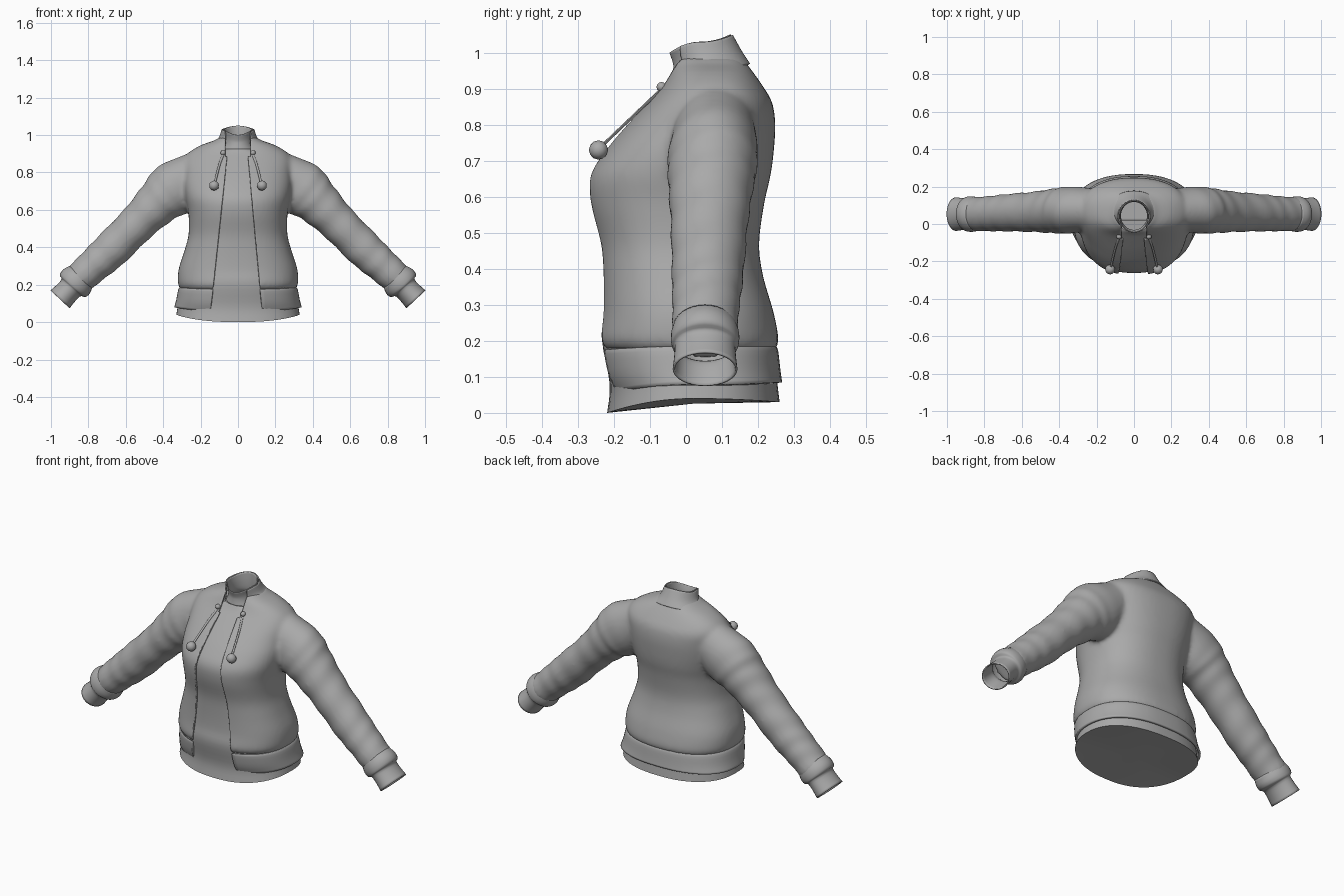
import bpy, bmesh, math
from mathutils import Vector

cube = bpy.data.objects.get("Cube")
if cube:
    bpy.data.objects.remove(cube)

fabric = bpy.data.materials.new("grey fabric")
fabric.use_nodes = True
GREY = (0.4, 0.4, 0.4, 1)
fabric.diffuse_color = GREY
fabric.node_tree.nodes["Principled BSDF"].inputs["Base Color"].default_value = GREY


def finish(name, bm, thickness=0):
    """Turn a bmesh into a smooth shaded object, with cloth thickness if asked."""
    mesh = bpy.data.meshes.new(name)
    bmesh.ops.recalc_face_normals(bm, faces=bm.faces[:])
    bm.to_mesh(mesh)
    bm.free()
    mesh.materials.clear()
    mesh.materials.append(fabric)
    obj = bpy.data.objects.new(name, mesh)
    bpy.context.collection.objects.link(obj)
    if thickness:
        mod = obj.modifiers.new("cloth", 'SOLIDIFY')
        mod.thickness, mod.offset = thickness, -1
    bpy.ops.object.select_all(action='DESELECT')
    obj.select_set(True)
    bpy.context.view_layer.objects.active = obj
    bpy.ops.object.shade_smooth_by_angle(angle=math.radians(45))
    return obj


def smooth_rows(rows, steps):
    """Catmull-Rom interpolation between rows of numbers."""
    out = []
    for i in range(len(rows) - 1):
        quad = [rows[max(0, min(len(rows) - 1, i + k))] for k in (-1, 0, 1, 2)]
        for s in range(steps):
            t = s / steps
            out.append([0.5 * (2 * b + (c - a) * t + (2 * a - 5 * b + 4 * c - d) * t * t
                               + (3 * b - a - 3 * c + d) * t ** 3) for a, b, c, d in zip(*quad)])
    return out + [list(rows[-1])]


def skin(bm, rings, start=False, end=False):
    loops = [[bm.verts.new(p) for p in ring] for ring in rings]
    n = len(loops[0])
    for low, high in zip(loops, loops[1:]):
        for i in range(n):
            j = (i + 1) % n
            bm.faces.new((low[i], low[j], high[j], high[i]))
    for wanted, loop in ((start, loops[0]), (end, loops[-1])):
        if wanted:
            bmesh.ops.poke(bm, faces=[bm.faces.new(loop)])


def body_ring(row, power=2.35, n=64):
    """Horizontal section: height, half width, front y, back y, front and back lift."""
    z, hw, yf, yb, lift_f, lift_b = row
    pts = []
    for i in range(n):
        a = math.tau * i / n
        c, s = (math.copysign(abs(v) ** (2 / power), v) for v in (math.cos(a), math.sin(a)))
        lift = lift_b if s > 0 else lift_f
        pts.append((hw * c, (yf + yb) / 2 + s * (yb - yf) / 2, z + lift * s * s))
    return pts


def tube_rings(rows, side, n=32, folds=0):
    """Sections across an arm: x, y, z, radius in the arm plane, radius in y."""
    rings = []
    for k, (x, y, z, r, ry) in enumerate(rows):
        a, b = rows[max(0, k - 1)], rows[min(len(rows) - 1, k + 1)]
        d = Vector((b[0] - a[0], b[2] - a[2])).normalized()
        ring = []
        for i in range(n):
            t = math.tau * i / n
            f = 1 + folds * math.sin(k * 1.25 + 2 * math.sin(t)) * min(1, k / 12)
            u, v = r * f * math.cos(t), ry * f * math.sin(t)
            ring.append((side * (x - d.y * u), y + v, z + d.x * u))
        rings.append(ring)
    return rings


def split(bm, co, no):
    bmesh.ops.bisect_plane(bm, geom=bm.verts[:] + bm.edges[:] + bm.faces[:],
                           plane_co=co, plane_no=no)


def open_front(bm):
    """Cut the slanted front opening and the wider notch at the neck."""
    for x, slope in ((-0.06, 0.107), (0.055, -0.092)):
        split(bm, (x, 0, 0.87), (1, 0, -slope))
    for x in (-0.068, 0.068):
        split(bm, (x, 0, 0), (1, 0, 0))
    split(bm, (0, 0, 0.885), (0, 0, 1))
    doomed = []
    for f in bm.faces:
        x, y, z = f.calc_center_median()
        left, right = -0.06 + 0.107 * (z - 0.87), 0.055 - 0.092 * (z - 0.87)
        notch = z > 0.885 and abs(x) < 0.068
        if y < 0.02 and (left < x < right or notch):
            doomed.append(f)
    bmesh.ops.delete(bm, geom=doomed, context='FACES')


# Jacket body and sleeves, fused into one skin
torso = [(0.17, 0.30, -0.22, 0.243), (0.20, 0.32, -0.245, 0.257), (0.28, 0.318, -0.237, 0.243),
         (0.38, 0.287, -0.237, 0.214), (0.47, 0.264, -0.244, 0.203), (0.58, 0.265, -0.27, 0.217),
         (0.66, 0.28, -0.269, 0.235), (0.73, 0.29, -0.225, 0.244), (0.80, 0.29, -0.165, 0.248),
         (0.86, 0.29, -0.108, 0.24), (0.905, 0.265, -0.068, 0.215), (0.945, 0.20, -0.045, 0.187),
         (0.97, 0.13, -0.035, 0.168), (0.985, 0.105, -0.03, 0.16)]
torso = [r + (0, 0) for r in torso]
sleeve = [(0.20, 0.08, 0.80, 0.12, 0.11), (0.34, 0.075, 0.712, 0.148, 0.125),
          (0.42, 0.07, 0.645, 0.124, 0.12), (0.535, 0.065, 0.53, 0.103, 0.108),
          (0.68, 0.06, 0.385, 0.1, 0.1), (0.78, 0.055, 0.295, 0.09, 0.094),
          (0.87, 0.053, 0.212, 0.084, 0.09)]
bm = bmesh.new()
skin(bm, [body_ring(r) for r in smooth_rows(torso, 4)], True, True)
for side in (-1, 1):
    skin(bm, tube_rings(smooth_rows(sleeve, 7), side, folds=0.022), True, True)
blank = finish("jacket_blank", bm)
remesh = blank.modifiers.new("fuse", 'REMESH')
remesh.mode, remesh.voxel_size = 'VOXEL', 0.012
soften = blank.modifiers.new("soften", 'SMOOTH')
soften.factor, soften.iterations = 0.5, 5
bpy.context.view_layer.update()
fused = blank.evaluated_get(bpy.context.evaluated_depsgraph_get())
bm = bmesh.new()
bm.from_mesh(fused.to_mesh())
fused.to_mesh_clear()
bpy.data.objects.remove(blank)
open_front(bm)
hole = [f for f in bm.faces if (c := f.calc_center_median()).z > 0.9
        and (c.x / 0.082) ** 2 + ((c.y - 0.06) / 0.09) ** 2 < 1]
bmesh.ops.delete(bm, geom=hole, context='FACES')
finish("jacket_body", bm, 0.01)

# Hem band with the same front opening
band = [(0.185, 0.312, -0.236, 0.25, -0.01, 0), (0.172, 0.32, -0.238, 0.256, -0.01, 0),
        (0.12, 0.33, -0.225, 0.262, -0.02, 0), (0.08, 0.341, -0.203, 0.267, -0.025, 0.005)]
bm = bmesh.new()
skin(bm, [body_ring(r) for r in smooth_rows(band, 3)])
open_front(bm)
finish("hem_band", bm, 0.012)

# Standing collar, open at the throat
collar = [(0.955, 0.14, -0.042, 0.178, -0.05, 0.015), (0.985, 0.104, -0.038, 0.155, -0.04, 0.02),
          (1.03, 0.088, -0.05, 0.13, -0.03, 0.02)]
bm = bmesh.new()
skin(bm, [body_ring(r, 2) for r in smooth_rows(collar, 5)])
open_front(bm)
finish("jacket_collar", bm, 0.006)

# Undershirt: inset torso, curved closed hem and hollow high neck
inset = 0.012
shirt = [(0.04, 0.33, -0.219, 0.26, -0.04, -0.01), (0.10, 0.32, -0.212, 0.252, -0.02, 0)]
shirt += [(z, hw - inset, yf + inset, yb - inset, 0, 0) for z, hw, yf, yb, a, b in torso[1:10]]
shirt += [(0.90, 0.20, -0.058, 0.185, 0, 0), (0.925, 0.09, -0.04, 0.14, 0, 0)]
neck = [(0.925, 0.09, -0.04, 0.14, 0, 0), (0.95, 0.076, -0.036, 0.125, 0, 0),
        (0.99, 0.074, -0.036, 0.122, -0.02, 0.01), (1.03, 0.08, -0.046, 0.125, -0.03, 0.02)]
bm = bmesh.new()
skin(bm, [body_ring(r) for r in smooth_rows(shirt, 4)], start=True)
finish("undershirt", bm)
bm = bmesh.new()
skin(bm, [body_ring(r, 2) for r in smooth_rows(neck, 4)])
finish("undershirt_neck", bm, 0.004)

cuff = [(0.84, 0.053, 0.24, 0.085, 0.088), (0.865, 0.053, 0.215, 0.096, 0.095),
        (0.885, 0.053, 0.193, 0.09, 0.093), (0.893, 0.053, 0.184, 0.068, 0.085),
        (0.92, 0.053, 0.155, 0.066, 0.086), (0.951, 0.053, 0.122, 0.07, 0.09)]
for side, label in ((-1, "right"), (1, "left")):
    # Gathered cuff with an open end
    bm = bmesh.new()
    skin(bm, tube_rings(smooth_rows(cuff, 3), side))
    finish(label + "_cuff", bm, 0.006)

    # Drawstring, its eyelet and its bobble
    cord = [(0.075, -0.062, 0.905, 0.006, 0.006), (0.1, -0.13, 0.84, 0.006, 0.006),
            (0.125, -0.235, 0.74, 0.006, 0.006)]
    bm = bmesh.new()
    skin(bm, tube_rings(smooth_rows(cord, 4), side, n=8), True, True)
    finish(label + "_drawstring", bm)
    for part, place, radius in (("eyelet", (0.08, -0.068, 0.905), 0.014),
                                ("bobble", (0.128, -0.243, 0.73), 0.027)):
        bm = bmesh.new()
        bmesh.ops.create_icosphere(bm, subdivisions=2, radius=radius)
        bmesh.ops.translate(bm, verts=bm.verts[:], vec=(side * place[0], place[1], place[2]))
        finish(label + "_" + part, bm)
